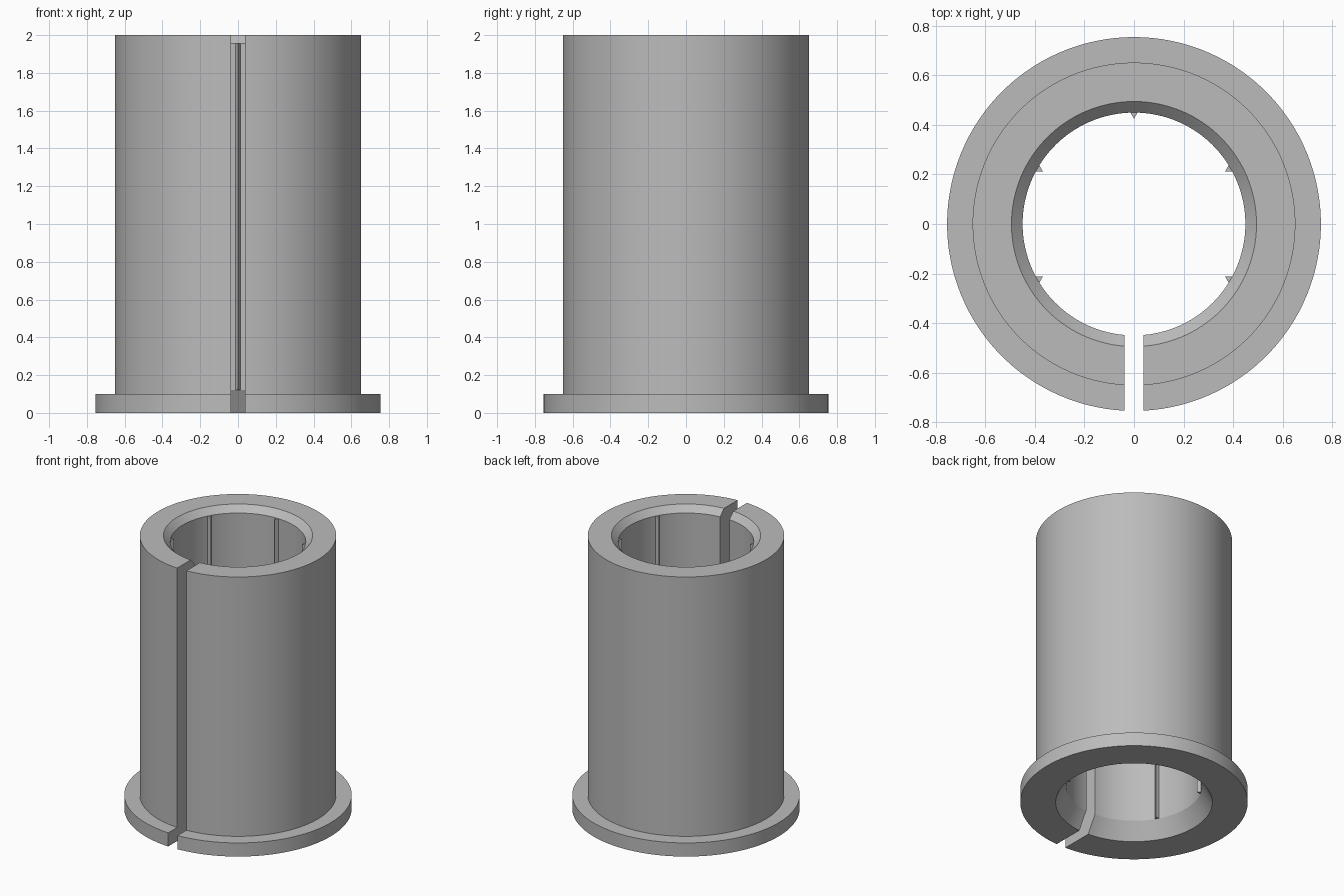
import bpy, bmesh, math

cube = bpy.data.objects.get("Cube")
if cube:
    bpy.data.objects.remove(cube, do_unlink=True)

grey = bpy.data.materials.new("plain_grey")
grey.use_nodes = True
GREY = (0.5, 0.5, 0.5, 1)
grey.diffuse_color = GREY
grey.node_tree.nodes["Principled BSDF"].inputs["Base Color"].default_value = GREY

BORE, BORE_LOW, BORE_HIGH = 0.45, 0.12, 1.955
SLOT_HALF = 0.0375
SEGMENTS = 120


def finish(name, bm):
    bmesh.ops.recalc_face_normals(bm, faces=bm.faces[:])
    mesh = bpy.data.meshes.new(name)
    bm.to_mesh(mesh)
    bm.free()
    mesh.materials.append(grey)
    obj = bpy.data.objects.new(name, mesh)
    bpy.context.collection.objects.link(obj)
    return obj


# Flanged sleeve: revolved section, its two ends left apart as a parallel slot
section = [(0.52, 0), (0.755, 0), (0.755, 0.1), (0.652, 0.1), (0.652, 2),
           (0.495, 2), (BORE, BORE_HIGH), (BORE, BORE_LOW)]
bm = bmesh.new()
rings = []
for i in range(SEGMENTS + 1):
    ring = []
    for r, z in section:
        gap = math.asin(SLOT_HALF / r)
        a = -math.pi / 2 + gap + (2 * math.pi - 2 * gap) * i / SEGMENTS
        ring.append(bm.verts.new((r * math.cos(a), r * math.sin(a), z)))
    rings.append(ring)
n = len(section)
for a, b in zip(rings, rings[1:]):
    for k in range(n):
        bm.faces.new((a[k], b[k], b[(k + 1) % n], a[(k + 1) % n]))
bm.faces.new(rings[0])
bm.faces.new(rings[-1])
sleeve = finish("flanged_sleeve", bm)
bpy.ops.object.select_all(action="DESELECT")
sleeve.select_set(True)
bpy.context.view_layer.objects.active = sleeve
bpy.ops.object.shade_smooth_by_angle(angle=math.radians(30))

# Five triangular grip ribs along the bore
for index, degrees in enumerate((-30, 30, 90, 150, 210)):
    a = math.radians(degrees)
    bm = bmesh.new()
    outline = [(0.425, 0), (0.456, 0.018), (0.456, -0.018)]
    base = [bm.verts.new((r * math.cos(a) - t * math.sin(a),
                          r * math.sin(a) + t * math.cos(a), BORE_LOW))
            for r, t in outline]
    face = bm.faces.new(base)
    grown = bmesh.ops.extrude_face_region(bm, geom=[face])
    top = [v for v in grown["geom"] if isinstance(v, bmesh.types.BMVert)]
    bmesh.ops.translate(bm, verts=top, vec=(0, 0, BORE_HIGH - BORE_LOW))
    finish(f"grip_rib_{index + 1}", bm)
